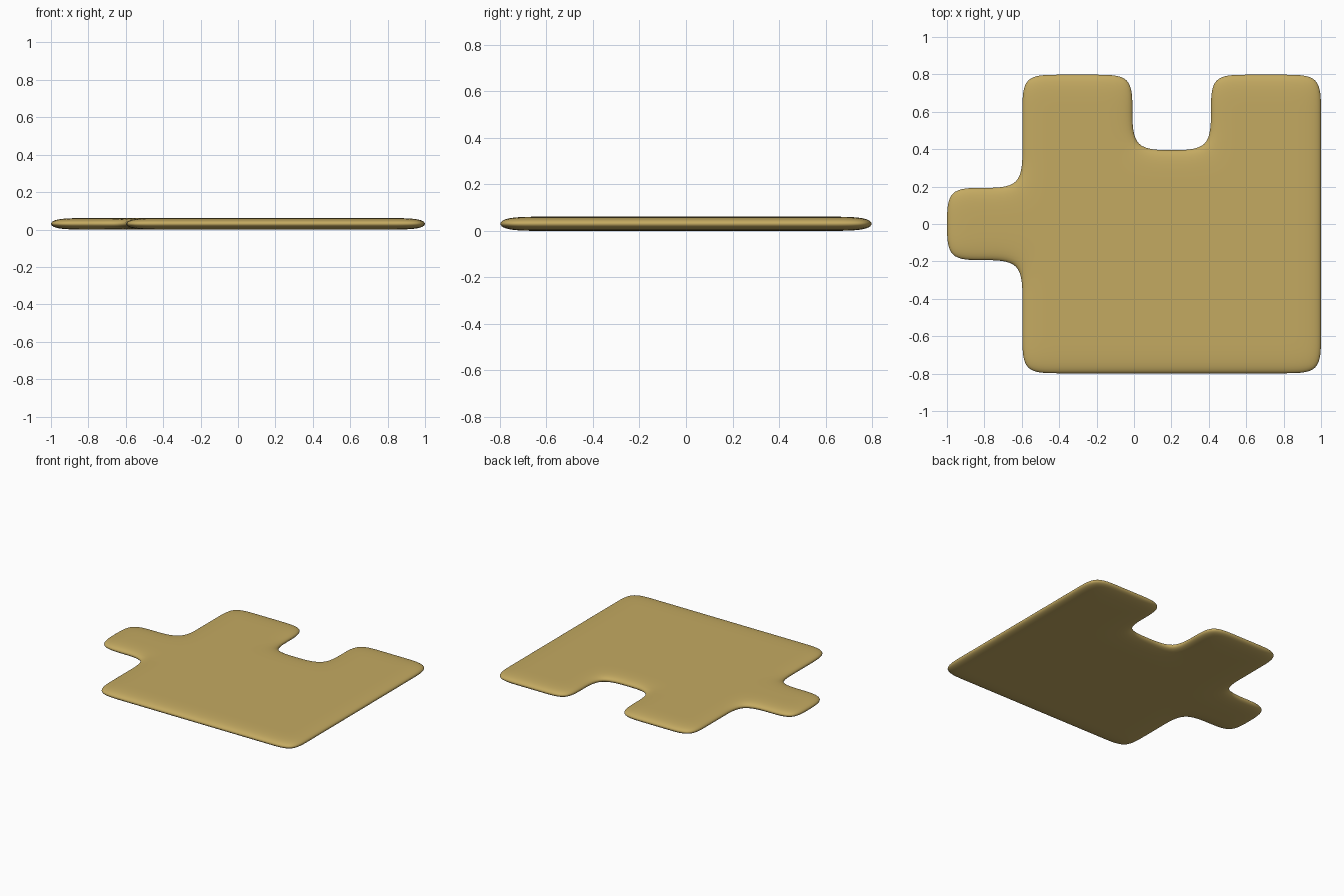
import bpy, bmesh

if "Cube" in bpy.data.objects:
    bpy.data.objects.remove(bpy.data.objects["Cube"])

CELL = 0.2      # control grid spacing
THICK = 0.061   # plate thickness
GROW = 1.008    # makes up for the shrink of the smoothed rim


def in_piece(x, y):
    body = -0.6 < x < 1.0 and -0.8 < y < 0.8
    notch = 0.0 < x < 0.4 and y > 0.4
    tab = x < -0.6 and abs(y) < 0.2
    return (body and not notch) or tab


# Flat grid outline with a side tab and a notch
bm = bmesh.new()
verts = {}


def vert(i, j):
    if (i, j) not in verts:
        verts[i, j] = bm.verts.new((i * CELL * GROW, j * CELL * GROW, 0))
    return verts[i, j]


for i in range(-5, 5):
    for j in range(-4, 4):
        if in_piece((i + 0.5) * CELL, (j + 0.5) * CELL):
            bm.faces.new([vert(i, j), vert(i + 1, j), vert(i + 1, j + 1), vert(i, j + 1)])

# Thicken into a plate, keeping the bottom face
ret = bmesh.ops.extrude_face_region(bm, geom=bm.faces[:], use_keep_orig=True)
top = [g for g in ret["geom"] if isinstance(g, bmesh.types.BMVert)]
bmesh.ops.translate(bm, verts=top, vec=(0, 0, THICK))
bmesh.ops.recalc_face_normals(bm, faces=bm.faces[:])
for f in bm.faces:
    f.smooth = True

mesh = bpy.data.meshes.new("puzzle_piece")
bm.to_mesh(mesh)
bm.free()
piece = bpy.data.objects.new("puzzle_piece", mesh)
bpy.context.collection.objects.link(piece)

# Smooth rounded rim and corners
sub = piece.modifiers.new("smooth", 'SUBSURF')
sub.levels = sub.render_levels = 3

mat = bpy.data.materials.new("tan")
mat.diffuse_color = (0.55, 0.4, 0.12, 1)
mat.use_nodes = True
mat.node_tree.nodes["Principled BSDF"].inputs["Base Color"].default_value = mat.diffuse_color
mesh.materials.append(mat)
